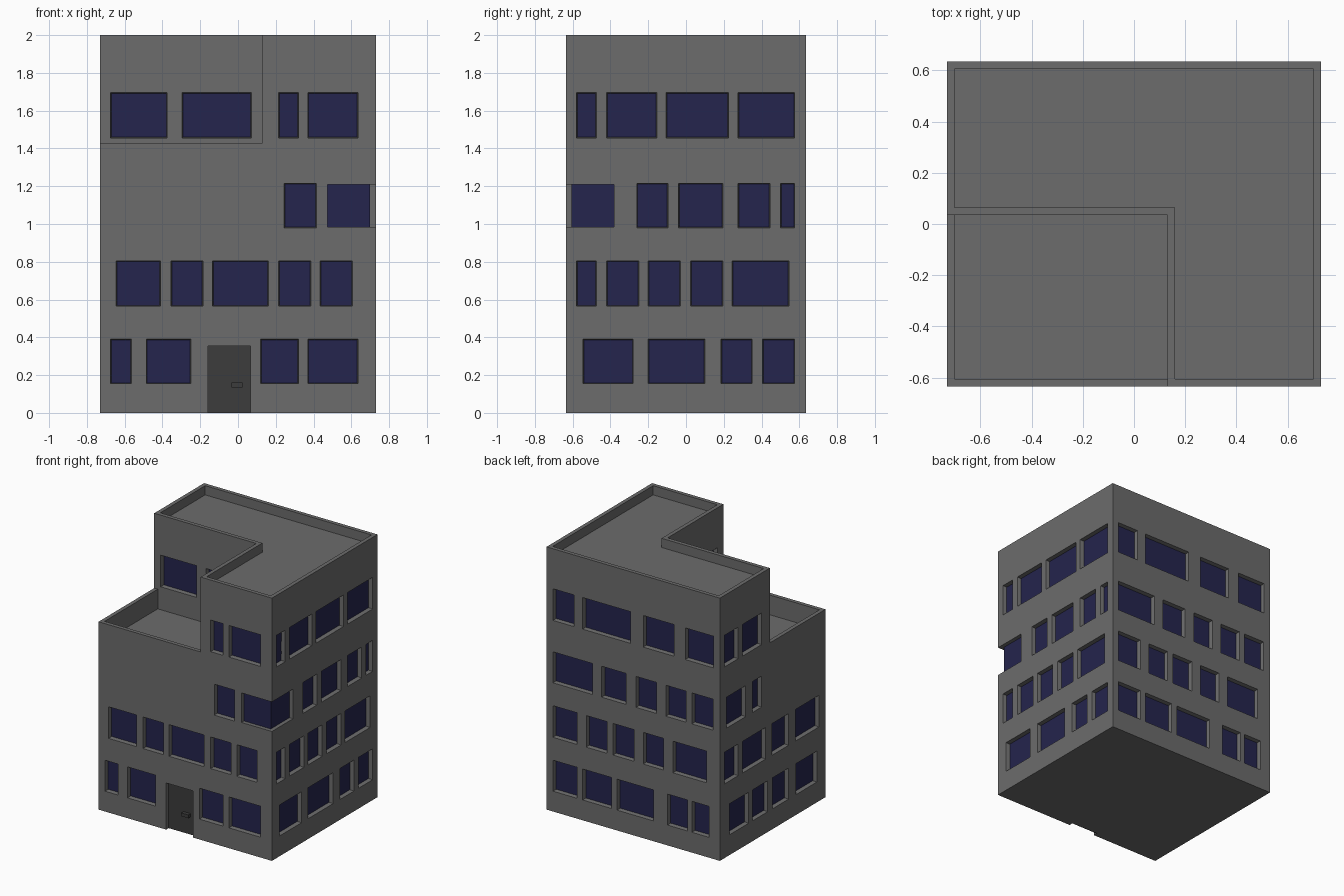
import bpy, bmesh

if "Cube" in bpy.data.objects:
    bpy.data.objects.remove(bpy.data.objects["Cube"])

X, Y = 0.73, 0.635          # half width, half depth of the block
TX, TY = 0.13, 0.035        # inner corner of the terrace
RIM = 0.03                  # parapet thickness
DEPTH = 0.03                # window recess


def material(name, rgb):
    m = bpy.data.materials.new(name)
    m.diffuse_color = (*rgb, 1)
    m.use_nodes = True
    m.node_tree.nodes["Principled BSDF"].inputs["Base Color"].default_value = m.diffuse_color
    return m


WALL = material("wall_grey", (0.15, 0.15, 0.15))
GLASS = material("window_navy", (0.018, 0.018, 0.075))
DOOR = material("door_dark_grey", (0.045, 0.045, 0.045))


def finish(name, bm, mat):
    bmesh.ops.recalc_face_normals(bm, faces=bm.faces)
    me = bpy.data.meshes.new(name)
    bm.to_mesh(me)
    bm.free()
    me.materials.append(mat)
    ob = bpy.data.objects.new(name, me)
    bpy.context.collection.objects.link(ob)
    return ob


def loft(bm, ring_a, ring_b):
    """Closed solid between two matching rings of points."""
    a = [bm.verts.new(p) for p in ring_a]
    b = [bm.verts.new(p) for p in ring_b]
    n = len(a)
    bm.faces.new(a)
    bm.faces.new(b[::-1])
    for i in range(n):
        j = (i + 1) % n
        bm.faces.new((a[i], b[i], b[j], a[j]))


def prism(bm, pts, z0, z1):
    loft(bm, [(x, y, z0) for x, y in pts], [(x, y, z1) for x, y in pts])


def rect(x0, x1, y0, y1):
    return [(x0, y0), (x1, y0), (x1, y1), (x0, y1)]


def solid(name, pts, z0, z1, mat=WALL):
    bm = bmesh.new()
    prism(bm, pts, z0, z1)
    return finish(name, bm, mat)


def carve(target, cutter):
    mod = target.modifiers.new("cut", 'BOOLEAN')
    mod.operation = 'DIFFERENCE'
    mod.solver = 'EXACT'
    mod.object = cutter
    cutter.hide_render = True
    bpy.context.view_layer.objects.active = target
    bpy.ops.object.modifier_apply(modifier=mod.name)
    bpy.data.objects.remove(cutter, do_unlink=True)


# Main block, stepped terrace and sunken roofs
body = solid("building_walls", rect(-X, X, -Y, Y), 0, 2)
carve(body, solid("terrace_notch", rect(-1, TX, -1, TY), 1.43, 2.5))
carve(body, solid("terrace_pit", rect(-X + RIM, TX, -Y + RIM, TY), 1.28, 1.6))
xi, yi = X - RIM, Y - RIM
roof_outline = [(-xi, yi), (xi, yi), (xi, -yi), (TX + RIM, -yi),
                (TX + RIM, TY + RIM), (-xi, TY + RIM)]
carve(body, solid("roof_pit", roof_outline, 1.93, 2.2))

# Each wall maps (position along wall, height, depth inward) to space
WALLS = {
    "front": lambda u, z, d: (u, -Y + d, z),
    "back": lambda u, z, d: (u, Y - d, z),
    "right": lambda u, z, d: (X - d, u, z),
    "left": lambda u, z, d: (-X + d, u, z),
    "terrace_back": lambda u, z, d: (u, TY + d, z),
    "terrace_side": lambda u, z, d: (TX + d, u, z),
}
STOREYS = [(0.16, 0.385), (0.57, 0.80), (0.985, 1.21), (1.46, 1.69)]

# Window spans per wall, one list per storey from the ground up
WINDOWS = {
    "front": [[(-.67, -.57), (-.48, -.255), (.125, .315), (.375, .63)],
              [(-.64, -.415), (-.35, -.19), (-.13, .155), (.22, .38), (.44, .6)],
              [(.25, .41)],
              [(.22, .315), (.375, .63)]],
    "right": [[(-.54, -.285), (-.195, .095), (.19, .345), (.41, .57)],
              [(-.575, -.48), (-.415, -.255), (-.195, -.035), (.03, .19), (.25, .54)],
              [(-.255, -.1), (-.035, .19), (.28, .44), (.505, .57)],
              [(-.575, -.48), (-.415, -.16), (-.1, .22), (.28, .57)]],
    "back": [[(-.635, -.5), (-.45, -.295), (-.165, .13), (.19, .42), (.48, .67)],
             [(-.61, -.34), (-.25, -.09), (0, .165), (.225, .39), (.48, .67)],
             [(-.665, -.5), (-.44, -.28), (-.19, -.03), (.065, .26), (.35, .67)],
             [(-.67, -.445), (-.34, -.09), (.03, .42), (.505, .67)]],
    "left": [[(-.525, -.285), (-.185, -.005), (.065, .235), (.295, .515)],
             [(-.55, -.28), (-.185, .005), (.09, .357), (.42, .575)],
             [(.14, .235), (.33, .55)],
             [(.14, .357), (.42, .575)]],
    "terrace_back": [[], [], [], [(-.67, -.38), (-.29, .065)]],
    "terrace_side": [[], [], [], [(-.56, -.33), (-.24, -.06)]],
}


def ring(wall, u0, u1, z0, z1, d, grow=0.0):
    f = WALLS[wall]
    return [f(u0 - grow, z0 - grow, d), f(u1 + grow, z0 - grow, d),
            f(u1 + grow, z1 + grow, d), f(u0 - grow, z1 + grow, d)]


# Recesses with slightly splayed sides, and thin glass panes
cuts, panes = bmesh.new(), bmesh.new()
for wall, storeys in WINDOWS.items():
    for (z0, z1), spans in zip(STOREYS, storeys):
        for u0, u1 in spans:
            loft(cuts, ring(wall, u0, u1, z0, z1, -0.01, 0.007),
                 ring(wall, u0, u1, z0, z1, DEPTH + 0.003))
            loft(panes, ring(wall, u0, u1, z0, z1, DEPTH, 0.002),
                 ring(wall, u0, u1, z0, z1, DEPTH + 0.008, 0.002))

# Wrap-around corner window on the third storey
cz0, cz1 = STOREYS[2]
prism(cuts, rect(0.475, X + 0.02, -Y - 0.02, -0.38), cz0, cz1)
prism(panes, rect(0.473, X - DEPTH, -Y + DEPTH, -0.378), cz0 - .002, cz1 + .002)

# Door opening
loft(cuts, ring("front", -0.16, 0.065, -0.05, 0.355, -0.01),
     ring("front", -0.16, 0.065, -0.05, 0.355, DEPTH + 0.003))

carve(body, finish("openings", cuts, WALL))
finish("window_panes", panes, GLASS)

# Door leaf and handle
solid("door", rect(-0.162, 0.067, -Y + DEPTH, -Y + DEPTH + 0.008), 0, 0.357, DOOR)
solid("door_handle", rect(-0.035, 0.025, -Y + 0.002, -Y + DEPTH + 0.002), 0.135, 0.16, DOOR)
